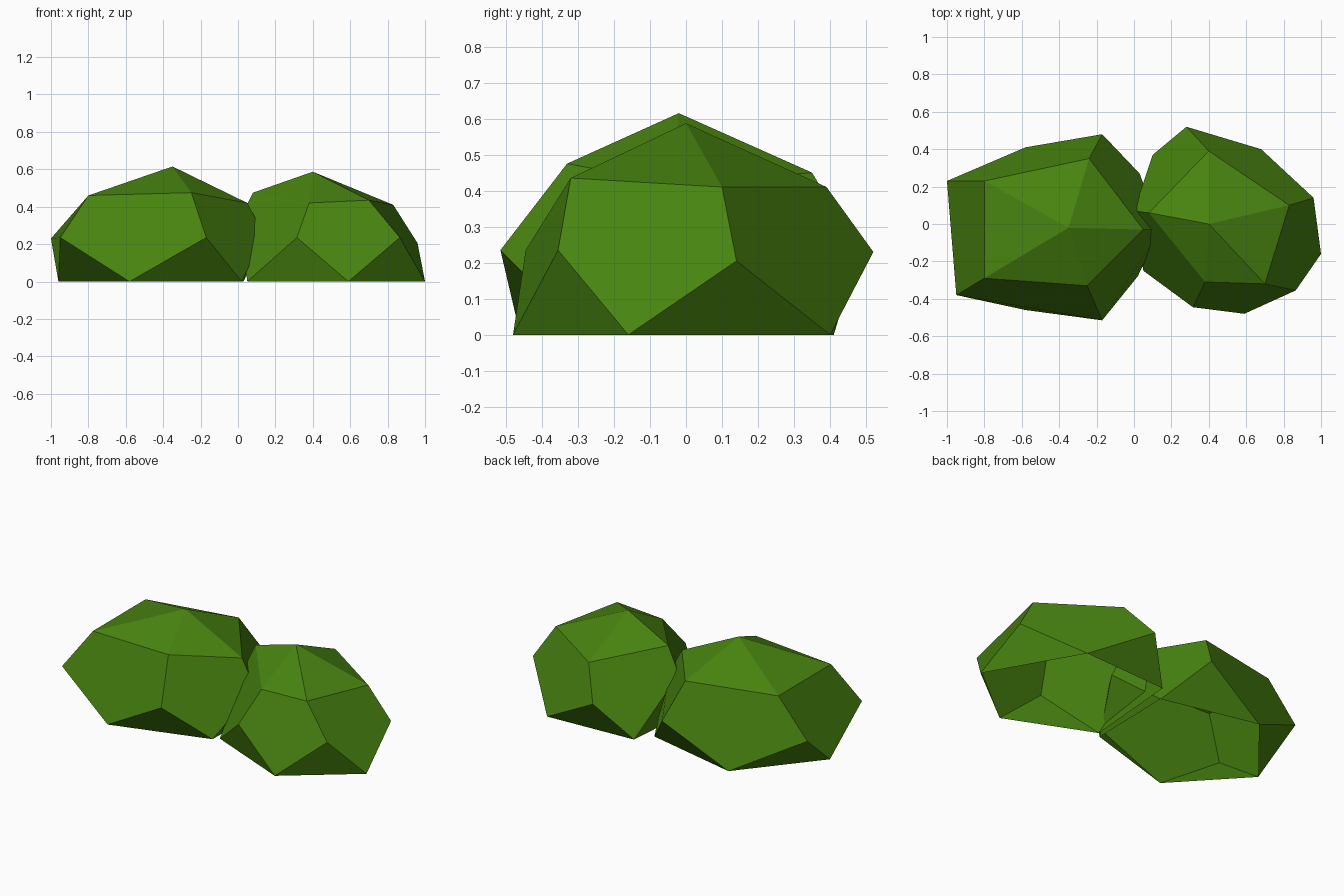
import bpy
import bmesh
from mathutils import Vector

# Remove the default object
default = bpy.data.objects.get("Cube")
if default:
    bpy.data.objects.remove(default, do_unlink=True)


def make_material(name, colour):
    mat = bpy.data.materials.new(name)
    mat.use_nodes = True
    mat.diffuse_color = colour
    mat.node_tree.nodes["Principled BSDF"].inputs["Base Color"].default_value = colour
    return mat


def make_bush(name, apex, shoulder, waist, ground, material):
    """Faceted open dome: a peak fan, a band of pentagons and a skirt of triangles.

    Each ring runs counter-clockwise from the left side; the ground points
    sit between neighbouring waist points.
    """
    bm = bmesh.new()
    peak = bm.verts.new(Vector(apex))
    upper = [bm.verts.new(Vector(p)) for p in shoulder]
    middle = [bm.verts.new(Vector(p)) for p in waist]
    lower = [bm.verts.new(Vector((x, y, 0))) for x, y in ground]
    count = len(upper)

    for i in range(count):
        after = (i + 1) % count
        # Crown facet
        bm.faces.new((peak, upper[i], upper[after]))
        # Side pentagon pointing down to the ground
        bm.faces.new((upper[i], middle[i], lower[i], middle[after], upper[after]))
        # Skirt facet pointing up to the waist
        bm.faces.new((middle[i], lower[i - 1], lower[i]))

    bm.normal_update()
    mesh = bpy.data.meshes.new(name)
    bm.to_mesh(mesh)
    bm.free()
    mesh.materials.append(material)
    bush = bpy.data.objects.new(name, mesh)
    bpy.context.scene.collection.objects.link(bush)
    return bush


leaf_green = make_material("leaf green", (0.065, 0.23, 0.005, 1))

# Longer, taller bush
make_bush(
    "right_bush",
    apex=(-.35, -.02, .615),
    shoulder=[(.05, -.03, .42), (-.24, .35, .45), (-.8, .23, .46),
              (-.8, -.29, .46), (-.25, -.33, .475)],
    waist=[(.14, -.03, .25), (-.17, .48, .23), (-1, .23, .23),
           (-.95, -.38, .235), (-.17, -.515, .235)],
    ground=[(.03, .27), (-.58, .41), (-.96, -.05), (-.58, -.46), (.02, -.28)],
    material=leaf_green,
)

# Rounder, lower bush
make_bush(
    "left_bush",
    apex=(.4, 0, .587),
    shoulder=[(.83, .1, .41), (.4, .39, .41), (.08, .06, .475),
              (.38, -.31, .42), (.7, -.32, .435)],
    waist=[(.96, .14, .205), (.28, .52, .23), (0, .07, .32),
           (.315, -.445, .235), (.865, -.355, .235)],
    ground=[(.68, .4), (.1, .37), (.05, -.25), (.59, -.48), (1, -.16)],
    material=leaf_green,
)
